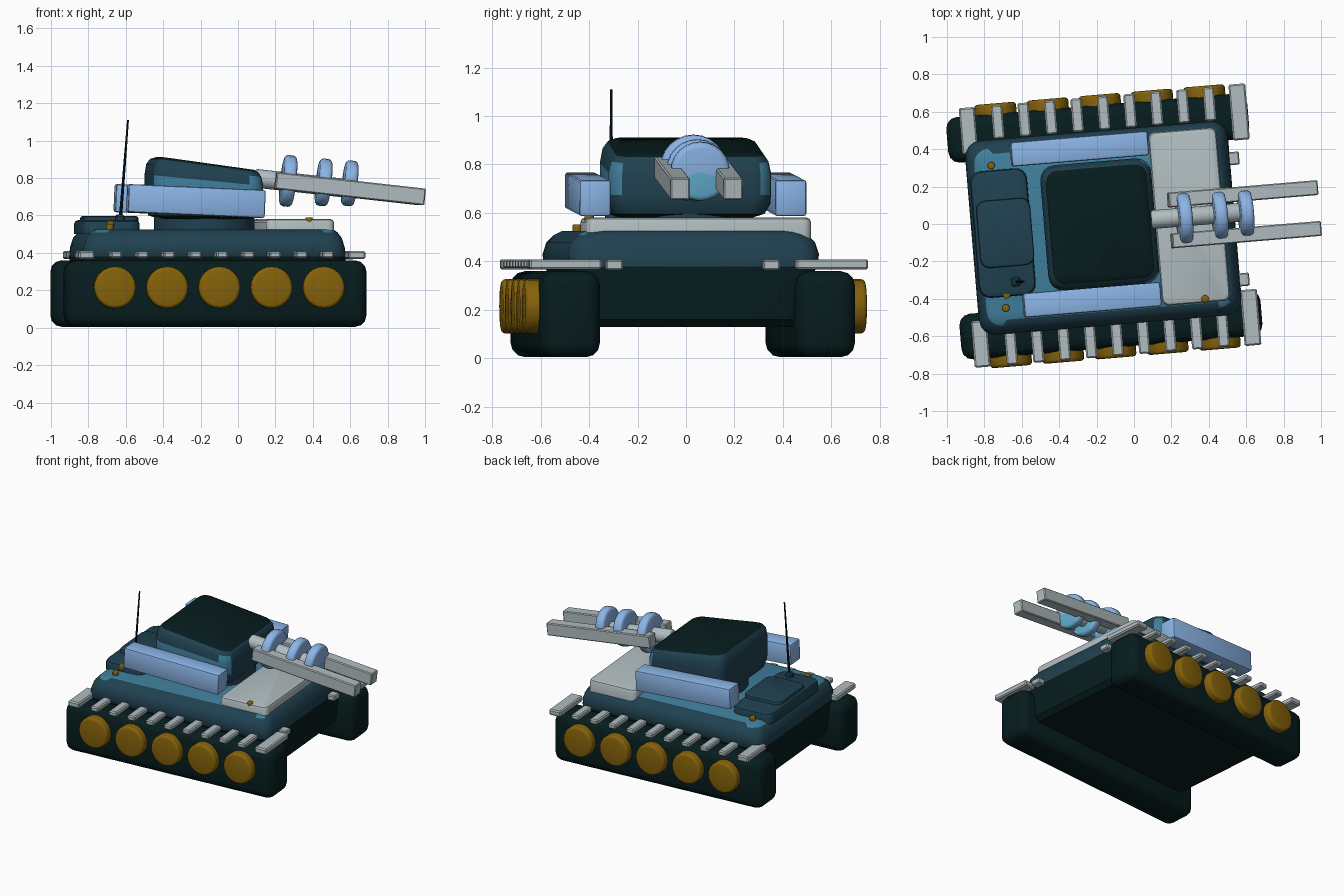
import bpy, bmesh, math
from mathutils import Matrix, Vector

old = bpy.data.objects.get("Cube")
if old:
    bpy.data.objects.remove(old, do_unlink=True)

YAW = Matrix.Rotation(math.radians(4.8), 4, 'Z')   # whole vehicle is turned slightly


def material(name, r, g, b):
    m = bpy.data.materials.new(name)
    m.use_nodes = True
    m.diffuse_color = (r, g, b, 1)
    node = m.node_tree.nodes["Principled BSDF"]
    node.inputs["Base Color"].default_value = (r, g, b, 1)
    node.inputs["Roughness"].default_value = 0.7
    return m


DARK = material("dark green", 0.002, 0.012, 0.013)
TEAL = material("deep teal", 0.014, 0.053, 0.08)
SKY = material("light teal", 0.05, 0.21, 0.33)
GOLD = material("gold", 0.24, 0.125, 0.003)
GREY = material("pale grey", 0.44, 0.51, 0.53)
BLUE = material("soft blue", 0.27, 0.48, 0.83)
CYAN = material("cyan", 0.13, 0.45, 0.66)


def finish(name, bm, mats, place=Matrix(), rule=None):
    bmesh.ops.recalc_face_normals(bm, faces=bm.faces)
    bm.normal_update()
    for f in bm.faces:
        f.material_index = rule(f) if rule else 0
    me = bpy.data.meshes.new(name)
    bm.to_mesh(me)
    bm.free()
    for m in mats:
        me.materials.append(m)
    ob = bpy.data.objects.new(name, me)
    bpy.context.collection.objects.link(ob)
    ob.matrix_world = YAW @ place
    bpy.ops.object.select_all(action='DESELECT')
    ob.select_set(True)
    bpy.context.view_layer.objects.active = ob
    bpy.ops.object.shade_smooth_by_angle(angle=math.radians(35))
    return ob


def box(name, centre, size, mat, bevel=0.0, segments=2, pitch=0.0):
    bm = bmesh.new()
    bmesh.ops.create_cube(bm, size=1)
    bmesh.ops.scale(bm, vec=size, verts=bm.verts)
    if bevel:
        bmesh.ops.bevel(bm, geom=bm.edges[:], offset=bevel, segments=segments,
                        profile=0.5, affect='EDGES')
    place = Matrix.Translation(centre) @ Matrix.Rotation(math.radians(pitch), 4, 'Y')
    return finish(name, bm, [mat], place)


def disc(name, centre, axis, radius, depth, mats, bevel=0.0, sides=24, rule=None, top=None):
    bm = bmesh.new()
    bmesh.ops.create_cone(bm, cap_ends=True, cap_tris=True, segments=sides, depth=depth,
                          radius1=radius, radius2=radius if top is None else top)
    if bevel:
        rim = [e for e in bm.edges if e.is_manifold and e.calc_face_angle() > 1]
        bmesh.ops.bevel(bm, geom=rim, offset=bevel, segments=3, profile=0.5, affect='EDGES')
    turn = Vector((0, 0, 1)).rotation_difference(Vector(axis)).to_matrix().to_4x4()
    bmesh.ops.transform(bm, matrix=turn, verts=bm.verts)
    return finish(name, bm, mats, Matrix.Translation(centre), rule)


def loft(name, sections, mats, rule=None, slope=None, shift=0.0):
    """Stack rounded rectangles (z, back, front, half width, corner radius)."""
    bm = bmesh.new()
    rings = []
    for z, back, front, half, r in sections:
        ring = []
        corners = ((front - r, half - r), (back + r, half - r),
                   (back + r, r - half), (front - r, r - half))
        for q, (cx, cy) in enumerate(corners):
            for k in range(5):
                a = math.pi / 2 * (q + k / 4)
                p = Vector((cx + r * math.cos(a), cy + r * math.sin(a), z))
                if slope:
                    p.z = slope(p)
                ring.append(bm.verts.new(p))
        rings.append(ring)
    for low, high in zip(rings, rings[1:]):
        n = len(low)
        for i in range(n):
            j = (i + 1) % n
            bm.faces.new((low[i], low[j], high[j], high[i]))
    bm.faces.new(rings[0][::-1])
    bm.faces.new(rings[-1])
    return finish(name, bm, mats, Matrix.Translation((0, shift, 0)), rule)


def slab(name, back, front, half, r, z0, z1, mat, edge, shift=0.0):
    """Flat plate with rounded corners and a softened top edge."""
    loft(name, [(z0, back, front, half, r), (z1 - edge, back, front, half, r),
                (z1 - edge * 0.3, back + edge * 0.3, front - edge * 0.3, half - edge * 0.3, r),
                (z1, back + edge, front - edge, half - edge, r)], [mat], shift=shift)


# Hull: dark belly, teal shoulder, light deck
def hull_rule(f):
    if f.normal.z > 0.9:
        return 2
    return 1 if f.calc_center_median().z > 0.38 else 0


loft("hull", [(0.13, -0.84, 0.50, 0.42, 0.05), (0.16, -0.86, 0.53, 0.44, 0.06),
              (0.33, -0.87, 0.54, 0.48, 0.07), (0.38, -0.87, 0.54, 0.515, 0.08),
              (0.43, -0.865, 0.535, 0.52, 0.08), (0.48, -0.85, 0.52, 0.505, 0.08),
              (0.51, -0.825, 0.50, 0.475, 0.08), (0.525, -0.79, 0.48, 0.445, 0.07)],
     [DARK, TEAL, SKY], hull_rule, shift=-0.008)


# Turret: dark roof sloping to the front, teal sides, light band on flanks and front corners
def turret_rule(f):
    n = f.normal
    if n.z > 0.75 or n.z < -0.6:
        return 0
    z = f.calc_center_median().z
    return 2 if 0.68 < z < 0.79 and n.y < -0.3 or 0.68 < z < 0.79 and n.x > 0.3 and n.y > 0.2 else 1


loft("turret", [(0.58, -0.40, 0.04, 0.26, 0.06), (0.60, -0.46, 0.09, 0.31, 0.07),
                (0.65, -0.475, 0.11, 0.333, 0.08), (0.70, -0.48, 0.115, 0.336, 0.08),
                (0.81, -0.48, 0.115, 0.336, 0.08), (0.87, -0.47, 0.105, 0.325, 0.07),
                (0.90, -0.45, 0.09, 0.305, 0.06), (0.913, -0.42, 0.07, 0.28, 0.05)],
     [DARK, TEAL, SKY], turret_rule,
     lambda p: p.z - 0.14 * (p.x + 0.43) * (p.z - 0.58) / 0.335, 0.013)
disc("turret_ring", (-0.18, 0.01, 0.555), (0, 0, 1), 0.27, 0.08, [TEAL], sides=32)

# Tracks, road wheels and fender slats on both sides
for side, word in ((1, "left"), (-1, "right")):
    shift = 0.02 if side > 0 else -0.01
    box(f"{word}_track", (-0.162 + shift * 0.6, side * 0.527, 0.1825), (1.615, 0.245, 0.355),
        DARK, 0.06, 3)
    for i in range(5):
        disc(f"{word}_wheel_{i + 1}", (-0.707 + shift + 0.28 * i, side * 0.64, 0.215),
             (0, side, 0), 0.112, 0.13, [GOLD], 0.018)
    for i in range(9):
        box(f"{word}_fender_slat_{i + 1}", (-0.70 + shift + 0.142 * i, side * 0.605, 0.39),
            (0.06, 0.18, 0.036), GREY, 0.008, 1)
    box(f"{word}_rear_fender", (-0.86 + shift, side * 0.57, 0.388), (0.085, 0.25, 0.042),
        GREY, 0.008, 1)
    box(f"{word}_front_fender", (0.59 + shift, side * 0.55, 0.388), (0.09, 0.30, 0.042),
        GREY, 0.008, 1)
    box(f"{word}_tow_lug", (0.56, side * 0.325 - 0.02, 0.385), (0.06, 0.07, 0.04), GREY, 0.006, 1)
    # Turret side pods
    box(f"{word}_side_pod", (-0.258, side * 0.405 + 0.02, 0.677), (0.735, 0.13, 0.15),
        BLUE, 0.012, 2, 2.5)

# Front deck plate
slab("front_deck_plate", 0.115, 0.48, 0.465, 0.035, 0.49, 0.582, GREY, 0.02, 0.015)

# Rear engine deck and hatch
slab("engine_deck", -0.855, -0.55, 0.34, 0.06, 0.50, 0.575, TEAL, 0.02, 0.01)
slab("engine_hatch", -0.835, -0.545, 0.18, 0.05, 0.56, 0.596, TEAL, 0.01, 0.01)

# Twin gun rails
for word, y in (("left", 0.112), ("right", -0.107)):
    box(f"{word}_gun_rail", (0.592, y, 0.743), (0.805, 0.08, 0.09), GREY, 0.006, 1, 6.3)

# Gun barrel with blue coil discs, cyan on their lower part
GUN = Vector((1, 0, -0.11)).normalized()
disc("gun_barrel", (0.34, 0.015, 0.772), GUN, 0.05, 0.50, [GREY], 0.01)
for i, (x, z, r) in enumerate(((0.27, 0.785, 0.138), (0.46, 0.777, 0.127), (0.60, 0.772, 0.122))):
    disc(f"coil_{i + 1}", (x, 0.008, z), GUN, r, 0.068, [BLUE, CYAN], 0.022,
         rule=lambda f: int(f.calc_center_median().z < -0.015 and abs(f.calc_center_median().y) < 0.065))

# Antenna on its base
foot, tip = Vector((-0.655, -0.255, 0.55)), Vector((-0.612, -0.258, 1.11))
disc("antenna", (foot + tip) / 2, tip - foot, 0.009, (tip - foot).length, [DARK], sides=8, top=0.005)
box("antenna_base", (-0.655, -0.255, 0.575), (0.05, 0.05, 0.06), TEAL, 0.01, 1)

# Small gold lamps
for i, (x, y, z) in enumerate(((-0.735, 0.375, 0.535), (-0.71, -0.32, 0.555),
                               (-0.72, -0.39, 0.535), (0.345, -0.43, 0.573))):
    disc(f"lamp_{i + 1}", (x, y, z), (0, 0, 1), 0.02, 0.035, [GOLD], 0.006, 12)
